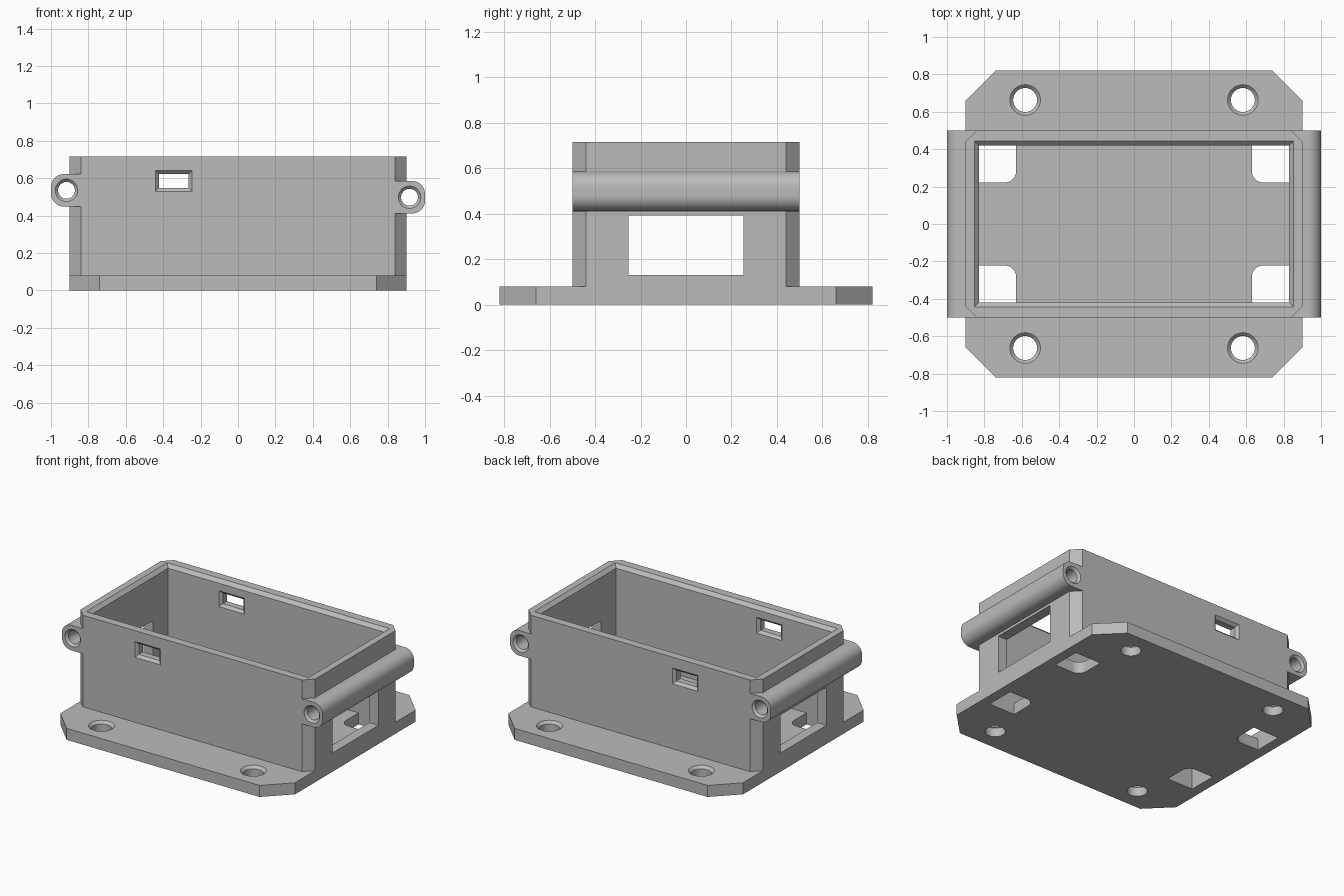
import bpy, bmesh, math

if "Cube" in bpy.data.objects:
    bpy.data.objects.remove(bpy.data.objects["Cube"])

grey = bpy.data.materials.new("plain grey")
grey.diffuse_color = (0.5, 0.5, 0.5, 1)
grey.use_nodes = True
grey.node_tree.nodes["Principled BSDF"].inputs["Base Color"].default_value = grey.diffuse_color


def loft(name, rings):
    """Closed solid through a list of equal-length 3D rings."""
    bm = bmesh.new()
    vs = [[bm.verts.new(p) for p in r] for r in rings]
    n = len(vs[0])
    for a, b in zip(vs, vs[1:]):
        for i in range(n):
            j = (i + 1) % n
            bm.faces.new((a[i], a[j], b[j], b[i]))
    bm.faces.new(vs[0][::-1])
    bm.faces.new(vs[-1])
    bmesh.ops.recalc_face_normals(bm, faces=bm.faces)
    me = bpy.data.meshes.new(name)
    bm.to_mesh(me)
    bm.free()
    me.materials.append(grey)
    ob = bpy.data.objects.new(name, me)
    bpy.context.collection.objects.link(ob)
    return ob


def along(axis, profile, pos):
    """Place a 2D profile across the y or z axis."""
    if axis == "z":
        return [(u, v, pos) for u, v in profile]
    return [(u, pos, v) for u, v in profile]


def rect(x0, x1, y0, y1, grow=0):
    return [(x0 - grow, y0 - grow), (x1 + grow, y0 - grow),
            (x1 + grow, y1 + grow), (x0 - grow, y1 + grow)]


def clipped(w, d, c):
    return [(w - c, -d), (w, c - d), (w, d - c), (w - c, d),
            (c - w, d), (-w, d - c), (-w, c - d), (c - w, -d)]


def arc(cx, cy, r, a0, a1, n):
    return [(cx + r * math.cos(math.radians(a0 + (a1 - a0) * i / n)),
             cy + r * math.sin(math.radians(a0 + (a1 - a0) * i / n)))
            for i in range(n + 1)]


def circle(cx, cy, r, n=40):
    return arc(cx, cy, r, 0, 360, n)[:-1]


def combine(ob, tool, op):
    m = ob.modifiers.new(op, "BOOLEAN")
    m.operation, m.solver, m.object = op, "EXACT", tool
    bpy.context.view_layer.objects.active = ob
    bpy.ops.object.modifier_apply(modifier=m.name)
    bpy.data.objects.remove(tool)


# Mounting plate with clipped corners, and the box standing on it
box = loft("enclosure", [along("z", clipped(0.9, 0.82, 0.16), z) for z in (0, 0.08)])
combine(box, loft("walls", [along("z", clipped(0.9, 0.5, 0.06), z)
                            for z in (0.02, 0.715)]), "UNION")

# Hinge barrels: rounded bars on both ends
BARRELS = ((-1, 0.535), (1, 0.498))
for side, z in BARRELS:
    r, h = 0.07, 0.087
    prof = [(0.84, z - h)] + arc(1 - r, z - h + r, r, -90, 0, 10) \
        + arc(1 - r, z + h - r, r, 0, 90, 10) + [(0.84, z + h)]
    prof = [(side * u, v) for u, v in prof]
    combine(box, loft("barrel", [along("y", prof, y) for y in (-0.5, 0.5)]), "UNION")

# Cavity with a bevelled rim
inner = (-0.83, 0.83, -0.42, 0.42)
combine(box, loft("cavity", [along("z", rect(*inner, g), z) for z, g in
                             ((0.08, 0), (0.692, 0), (0.715, 0.023), (0.8, 0.023))]),
        "DIFFERENCE")

# Pin holes with bevelled mouths
for side, z in BARRELS:
    combine(box, loft("pin_hole", [along("y", circle(side * 0.917, z, r), y) for y, r in
                                   ((-0.6, 0.06), (-0.5, 0.06), (-0.485, 0.045),
                                    (0.485, 0.045), (0.5, 0.06), (0.6, 0.06))]),
            "DIFFERENCE")

# Latch slots in the front and back walls, bevelled inside and out
for s in (-1, 1):
    rings = [along("y", rect(-0.423, -0.264, 0.548, 0.622, g), s * y) for y, g in
             ((0.38, 0.018), (0.42, 0.018), (0.438, 0),
              (0.482, 0), (0.5, 0.018), (0.55, 0.018))]
    combine(box, loft("slot", rings), "DIFFERENCE")

# End windows
for s in (-1, 1):
    rings = [along("z", rect(s * 0.885 - 0.085, s * 0.885 + 0.085, -0.253, 0.253), z)
             for z in (0.13, 0.393)]
    combine(box, loft("end_window", rings), "DIFFERENCE")

# Bolt holes in the plate and rounded openings in the floor corners
for sx in (-1, 1):
    for sy in (-1, 1):
        combine(box, loft("bolt_hole", [along("z", circle(sx * 0.582, sy * 0.663, r), z)
                                        for z, r in ((-0.1, 0.064), (0.062, 0.064),
                                                     (0.08, 0.082), (0.15, 0.082))]),
                "DIFFERENCE")
        prof = [(0.83, 0.222), (0.83, 0.42), (0.63, 0.42)] \
            + arc(0.69, 0.282, 0.06, 180, 270, 8)
        prof = [(sx * u, sy * v) for u, v in prof]
        combine(box, loft("floor_opening", [along("z", prof, z) for z in (-0.1, 0.1)]),
                "DIFFERENCE")

# Smooth round surfaces, crisp edges
box.select_set(True)
bpy.context.view_layer.objects.active = box
bpy.ops.object.shade_smooth_by_angle(angle=math.radians(25))
